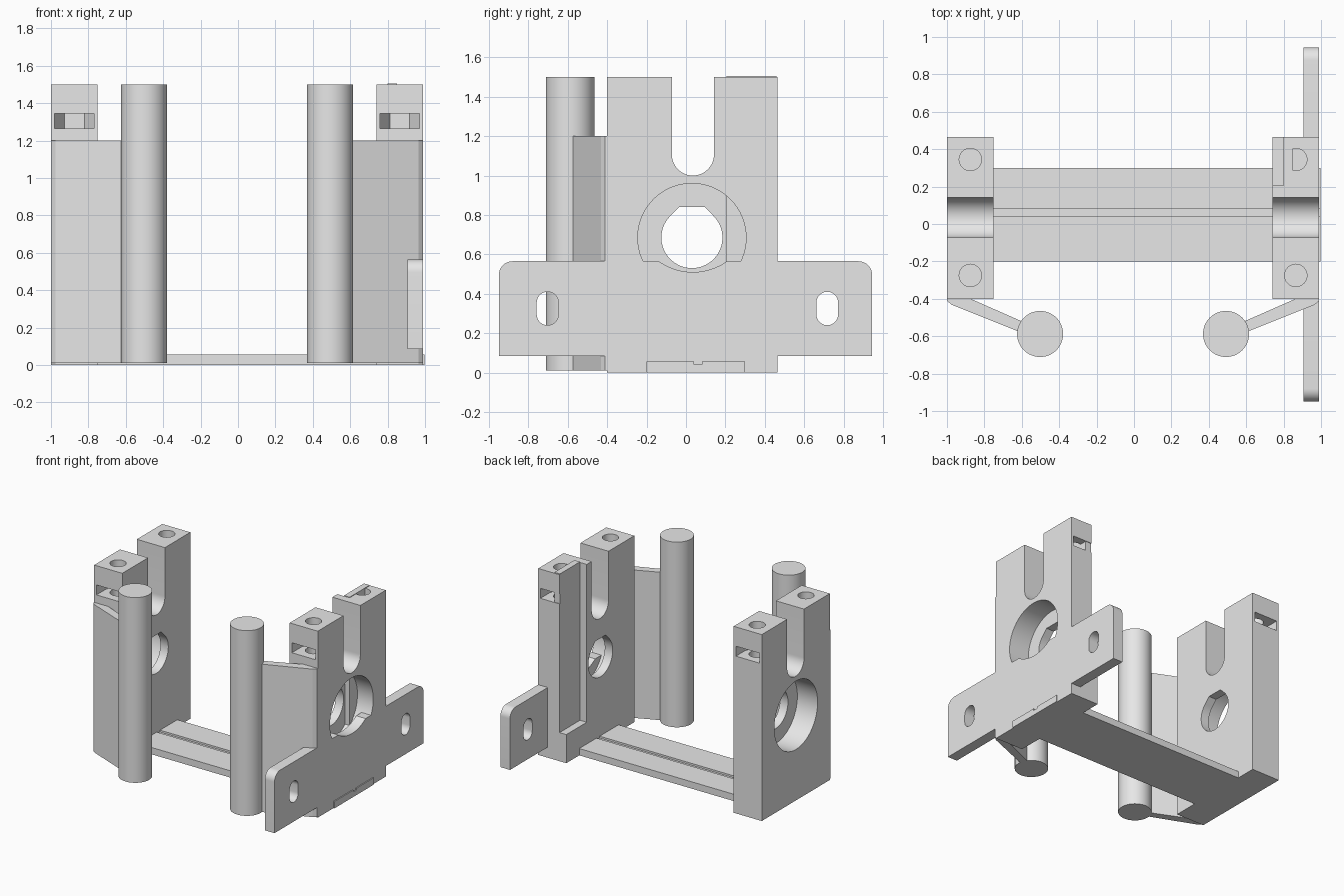
import bpy, bmesh, math
from mathutils import Vector

cube = bpy.data.objects.get("Cube")
if cube:
    bpy.data.objects.remove(cube, do_unlink=True)

grey = bpy.data.materials.new("light_grey")
grey.use_nodes = True
grey.diffuse_color = (0.8, 0.8, 0.8, 1)
grey.node_tree.nodes["Principled BSDF"].inputs["Base Color"].default_value = (0.8, 0.8, 0.8, 1)


def prism(name, pts, lo, hi, axis):
    """Extrude a 2D outline along x (outline in y,z) or z (outline in x,y)."""
    bm = bmesh.new()
    place = (lambda p: (lo, p[0], p[1])) if axis == "x" else (lambda p: (p[0], p[1], lo))
    face = bm.faces.new([bm.verts.new(place(p)) for p in pts])
    out = bmesh.ops.extrude_face_region(bm, geom=[face])
    step = Vector((hi - lo, 0, 0)) if axis == "x" else Vector((0, 0, hi - lo))
    moved = [v for v in out["geom"] if isinstance(v, bmesh.types.BMVert)]
    bmesh.ops.translate(bm, verts=moved, vec=step)
    bmesh.ops.recalc_face_normals(bm, faces=bm.faces)
    mesh = bpy.data.meshes.new(name)
    bm.to_mesh(mesh)
    bm.free()
    mesh.materials.append(grey)
    ob = bpy.data.objects.new(name, mesh)
    bpy.context.collection.objects.link(ob)
    return ob


def arc(cx, cy, r, start=0, end=360, n=48):
    count = n if end - start == 360 else n + 1
    angles = [math.radians(start + (end - start) * i / n) for i in range(count)]
    return [(cx + r * math.cos(a), cy + r * math.sin(a)) for a in angles]


def rect(a0, a1, b0, b1):
    return [(a0, b0), (a1, b0), (a1, b1), (a0, b1)]


def combine(ob, other, operation="DIFFERENCE"):
    other.hide_render = True
    mod = ob.modifiers.new("cut", "BOOLEAN")
    mod.operation, mod.solver, mod.object = operation, "EXACT", other
    select(ob)
    bpy.ops.object.modifier_apply(modifier=mod.name)
    bpy.data.objects.remove(other, do_unlink=True)


def select(ob):
    bpy.ops.object.select_all(action="DESELECT")
    ob.select_set(True)
    bpy.context.view_layer.objects.active = ob


def smooth(ob):
    select(ob)
    bpy.ops.object.shade_smooth_by_angle(angle=math.radians(30))


HY, HZ = 0.03, 0.685   # shaft hole centre


def upright(name, cx, s):
    """End plate with open slot, bearing bore, screw holes and nut pockets."""
    body = prism(name, rect(-0.4, 0.465, 0, 1.5), cx - 0.125, cx + 0.125, "x")
    # open slot with a round bottom
    slot = arc(0.035, 1.107, 0.107, 180, 360, 24) + [(0.142, 1.6), (-0.072, 1.6)]
    combine(body, prism("slot_cutter", slot, cx - 0.2, cx + 0.2, "x"))
    # shaft hole with a flat, chamfered top
    hole = arc(HY, HZ, 0.155, 135, 405, 40) + [(HY + 0.065, 0.84), (HY - 0.065, 0.84)]
    combine(body, prism("shaft_cutter", hole, cx - 0.2, cx + 0.2, "x"))
    # bearing bore from the outer face
    ends = sorted((cx + s * 0.2, cx - s * 0.055))
    combine(body, prism("bore_cutter", arc(HY, HZ, 0.275, n=64), *ends, "x"))
    # screw holes and hexagonal nut pockets
    for y, d in ((-0.275, -1), (0.345, 1)):
        combine(body, prism("screw_cutter", arc(cx, y, 0.06, n=24), 1.1, 1.6, "z"))
        hexagon = [(cx - 0.105, y + d * 0.3), (cx - 0.105, y), (cx - 0.053, y - d * 0.09),
                   (cx + 0.053, y - d * 0.09), (cx + 0.105, y), (cx + 0.105, y + d * 0.3)]
        combine(body, prism("nut_cutter", hexagon, 1.265, 1.345, "z"))
    return body


# End plates
right_upright = upright("right_upright", -0.875, -1)
left_upright = upright("left_upright", 0.865, 1)

# Recess on the inner face, backed by a thin wall
combine(left_upright, prism("recess_cutter", rect(0.6, 0.8, 0.205, 0.6), 0.23, 1.6, "z"))
combine(left_upright, prism("recess_wall", rect(0.8, 0.85, 0.205, 0.46), 0.2, 1.505, "z"), "UNION")

# Mounting flange with rounded upper corners and slotted holes
outline = ([(-0.95, 0.085), (0.945, 0.085)] + arc(0.875, 0.495, 0.07, 0, 90, 10)
           + arc(-0.88, 0.495, 0.07, 90, 180, 10))
flange = prism("flange", outline, 0.905, 0.99, "x")
for y in (-0.703, 0.717):
    oval = arc(y, 0.355, 0.055, 0, 180, 16) + arc(y, 0.295, 0.055, 180, 360, 16)
    combine(flange, prism("oval_cutter", oval, 0.8, 1.1, "x"))
combine(flange, prism("scallop_cutter", arc(0.035, 0.81, 0.3, n=64), 0.8, 1.1, "x"))
combine(left_upright, flange, "UNION")

for ob in (right_upright, left_upright):
    smooth(ob)

# Base bar with a shallow groove along its top
base = [(-0.2, 0), (0.3, 0), (0.3, 0.055), (0.08, 0.055), (0.08, 0.04),
        (0.04, 0.04), (0.04, 0.055), (-0.2, 0.055)]
prism("base_bar", base, -0.998, 0.998, "x")

# Front pillars and the angled webs that carry them
for side, s in (("right", -1), ("left", 1)):
    mid = -0.005
    pillar = prism(side + "_pillar", arc(mid + s * 0.497, -0.588, 0.123, n=64), 0.01, 1.5, "z")
    smooth(pillar)
    web = [(0.995, -0.395), (0.995, -0.41), (0.97, -0.432), (0.58, -0.588),
           (0.55, -0.54), (0.88, -0.395)]
    prism(side + "_web", [(mid + s * x, y) for x, y in web], 0.01, 1.2, "z")
